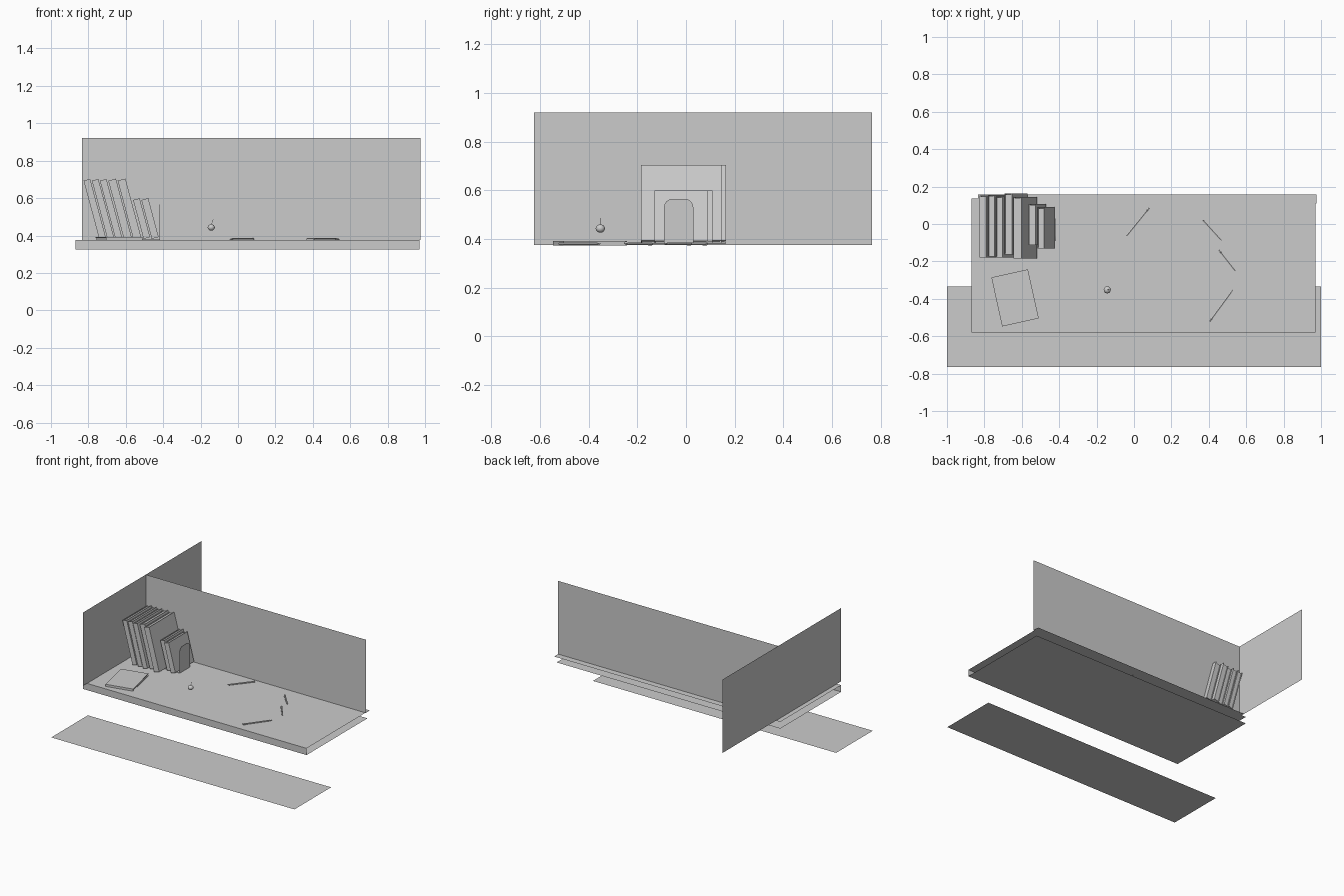
import bpy, bmesh, math
from mathutils import Matrix, Vector

if "Cube" in bpy.data.objects:
    bpy.data.objects.remove(bpy.data.objects["Cube"])

TOP = 0.375  # desk surface height


def finish(name, bm, smooth=False):
    me = bpy.data.meshes.new(name)
    bm.to_mesh(me)
    bm.free()
    ob = bpy.data.objects.new(name, me)
    bpy.context.collection.objects.link(ob)
    if smooth:
        for p in me.polygons:
            p.use_smooth = True
    return ob


def box(bm, lo, hi, m=Matrix()):
    lo, hi = Vector(lo), Vector(hi)
    s = hi - lo
    t = Matrix.Translation((lo + hi) / 2) @ Matrix.Diagonal((s.x, s.y, s.z, 1))
    bmesh.ops.create_cube(bm, size=1, matrix=m @ t)


def strip(name, profile, x0, x1):
    """Open sheet: a (y, z) profile swept along x."""
    bm = bmesh.new()
    a = [bm.verts.new((x0, y, z)) for y, z in profile]
    b = [bm.verts.new((x1, y, z)) for y, z in profile]
    for i in range(len(a) - 1):
        bm.faces.new((a[i], b[i], b[i + 1], a[i + 1]))
    return finish(name, bm)


def book(name, m, t, w, h):
    """Two covers, a spine and an inset page block; x thickness, y width, z height."""
    c, g = 0.004, 0.006
    bm = bmesh.new()
    box(bm, (0, 0, 0), (c, w, h), m)
    box(bm, (t - c, 0, 0), (t, w, h), m)
    box(bm, (c, 0, 0), (t - c, c, h), m)
    box(bm, (c, c, g), (t - c, w - g, h - g), m)
    return finish(name, bm)


# room sheets and desk
strip("floor_strip", [(-0.765, 0), (-0.335, 0)], -1, 1)
strip("desk_slab", [(0.135, TOP), (-0.58, TOP), (-0.58, 0.325), (0.135, 0.325)], -0.87, 0.97)
strip("back_wall", [(0.157, TOP + 0.001), (0.11, TOP + 0.001), (0.11, 0.92)], -0.835, 0.975)
bm = bmesh.new()
bm.faces.new([bm.verts.new((-0.835, y, z)) for y, z in
              ((-0.625, TOP), (0.765, TOP), (0.765, 0.92), (-0.625, 0.92))])
finish("left_wall", bm)

# leaning books: bottom-left x, front y, thickness, width, height
rows = [(-0.742, -0.178, 0.036, 0.33, 0.322), (-0.698, -0.175, 0.036, 0.33, 0.322),
        (-0.655, -0.178, 0.036, 0.325, 0.322), (-0.610, -0.162, 0.042, 0.326, 0.322),
        (-0.560, -0.185, 0.043, 0.33, 0.322), (-0.505, -0.112, 0.036, 0.22, 0.215),
        (-0.461, -0.13, 0.038, 0.22, 0.215)]
for i, (x, y, t, w, h) in enumerate(rows):
    m = Matrix.Translation((x, y, 0.382)) @ Matrix.Rotation(math.radians(-15), 4, 'Y')
    book(f"leaning_book_{i + 1}", m, t, w, h)

# flat book lying on the desk
m = (Matrix.Translation((-0.636, -0.395, 0.391)) @ Matrix.Rotation(math.radians(12.5), 4, 'Z')
     @ Matrix.Translation((-0.1, -0.134, 0)) @ Matrix.Rotation(math.radians(90), 4, 'Y'))
book("flat_book", m, 0.018, 0.268, 0.2)

# bookend: upright plate with rounded top corners and a foot under the books
bm = bmesh.new()
r, cy, hw, zt = 0.035, -0.03, 0.06, 0.565
pts = [(cy - hw, TOP), (cy + hw, TOP)]
for sy, a0 in ((1, 0), (-1, 90)):
    for k in range(7):
        a = math.radians(a0 + 15 * k)
        pts.append((cy + sy * (hw - r) + r * math.cos(a), zt - r + r * math.sin(a)))
f = bm.faces.new([bm.verts.new((-0.420, y, z)) for y, z in pts])
ex = bmesh.ops.extrude_face_region(bm, geom=[f])
bmesh.ops.translate(bm, vec=(0.003, 0, 0), verts=[v for v in ex["geom"] if isinstance(v, bmesh.types.BMVert)])
bmesh.ops.recalc_face_normals(bm, faces=bm.faces)
box(bm, (-0.56, cy - hw, TOP), (-0.42, cy + hw, TOP + 0.003))
finish("bookend", bm)


# pencils: blunt end to tip
def pencil(name, p, q):
    p, q = Vector((*p, TOP + 0.005)), Vector((*q, TOP + 0.005))
    d = q - p
    n = d.length
    rot = d.to_track_quat('Z', 'Y').to_matrix().to_4x4()
    bm = bmesh.new()
    for z0, z1, r0, r1 in ((0, 0.02, 0.0065, 0.0065), (0.02, n - 0.022, 0.0055, 0.0055),
                           (n - 0.022, n, 0.0055, 0.0005)):
        bmesh.ops.create_cone(bm, cap_ends=True, segments=6, radius1=r0, radius2=r1, depth=z1 - z0,
                              matrix=Matrix.Translation(p) @ rot @ Matrix.Translation((0, 0, (z0 + z1) / 2)))
    finish(name, bm)


for i, (p, q) in enumerate((((0.08, 0.085), (-0.045, -0.07)), ((0.37, 0.02), (0.47, -0.09)),
                            ((0.455, -0.14), (0.545, -0.255)), ((0.405, -0.52), (0.53, -0.35)))):
    pencil(f"pencil_{i + 1}", p, q)

# small apple with a thin stem
bm = bmesh.new()
bmesh.ops.create_uvsphere(bm, u_segments=20, v_segments=12, radius=0.019,
                          matrix=Matrix.Translation((-0.143, -0.352, 0.443)) @ Matrix.Diagonal((1, 1, 0.9, 1)))
finish("apple", bm, True)
bm = bmesh.new()
bmesh.ops.create_cone(bm, cap_ends=True, segments=6, radius1=0.001, radius2=0.0015, depth=0.03,
                      matrix=Matrix.Translation((-0.138, -0.352, 0.471)) @ Matrix.Rotation(math.radians(20), 4, 'Y'))
finish("apple_stem", bm)
